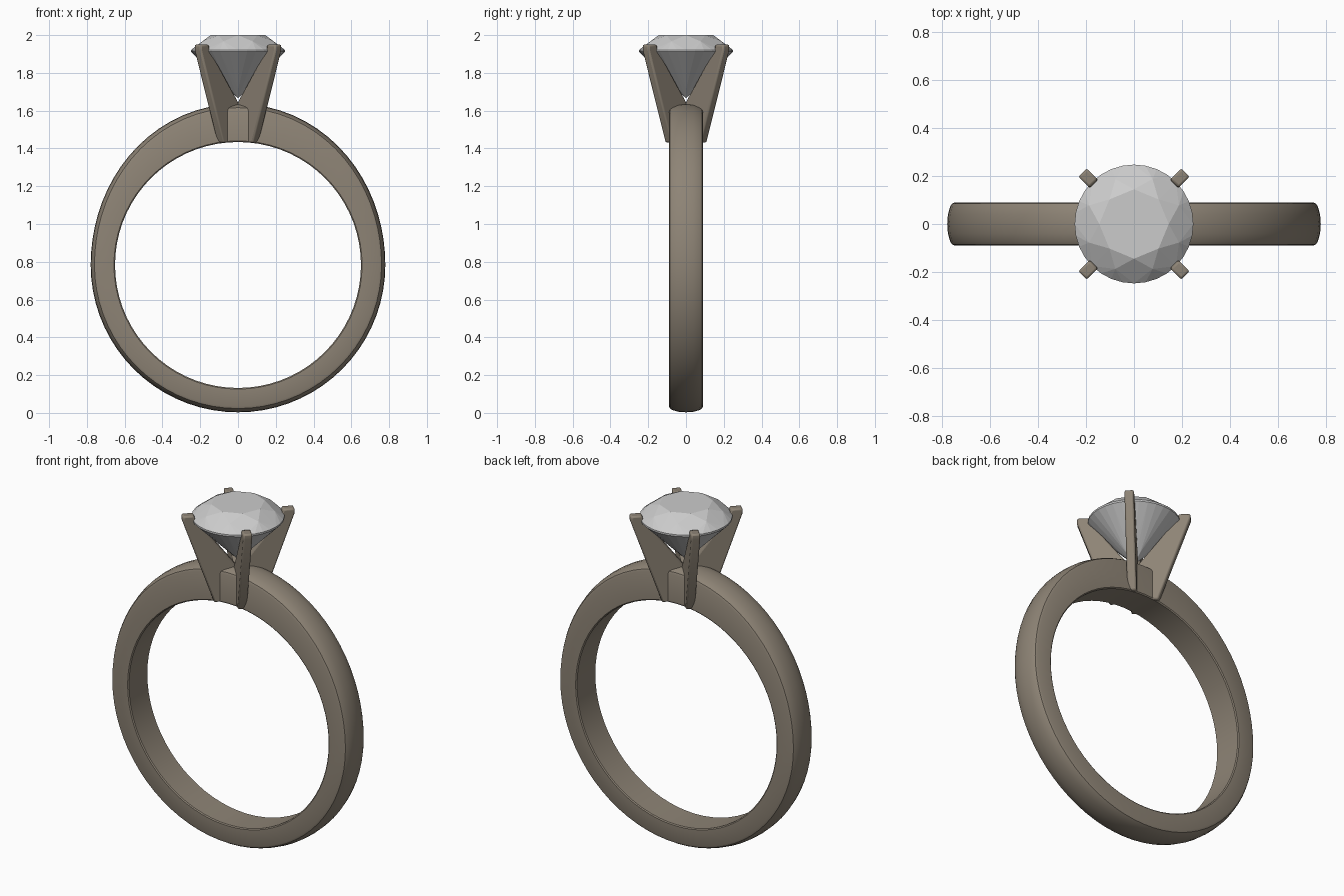
import bpy, bmesh
from math import sin, cos, pi, sqrt

if "Cube" in bpy.data.objects:
    bpy.data.objects.remove(bpy.data.objects["Cube"])

metal = bpy.data.materials.new("metal")
metal.diffuse_color = (0.27, 0.23, 0.18, 1)
metal.use_nodes = True
metal.node_tree.nodes["Principled BSDF"].inputs["Base Color"].default_value = metal.diffuse_color


def finish(name, bm, mat=None, smooth=None):
    bmesh.ops.recalc_face_normals(bm, faces=bm.faces)
    me = bpy.data.meshes.new(name)
    bm.to_mesh(me)
    bm.free()
    ob = bpy.data.objects.new(name, me)
    bpy.context.collection.objects.link(ob)
    if mat:
        me.materials.append(mat)
    if smooth:
        bpy.ops.object.select_all(action='DESELECT')
        ob.select_set(True)
        bpy.context.view_layer.objects.active = ob
        bpy.ops.object.shade_smooth_by_angle(angle=smooth)
    return ob


# Band: crowned section swept around the finger hole, thicker at the top
CZ, R_IN, N = 0.783, 0.651, 72
bm = bmesh.new()
rings = []
for i in range(N):
    a = 2 * pi * i / N
    thick = 0.129 + 0.073 * max(0, cos(a)) ** 2
    r_out = R_IN + thick
    section = [(-0.085, R_IN), (0.085, R_IN), (0.09, R_IN + 0.006),
               (0.09, r_out - 0.032), (0.085, r_out - 0.02), (0.072, r_out - 0.012),
               (0.04, r_out - 0.003), (0, r_out), (-0.04, r_out - 0.003),
               (-0.072, r_out - 0.012), (-0.085, r_out - 0.02),
               (-0.09, r_out - 0.032), (-0.09, R_IN + 0.006)]
    rings.append([bm.verts.new((r * sin(a), y, CZ + r * cos(a))) for y, r in section])
for i in range(N):
    p, q = rings[i], rings[(i + 1) % N]
    for j in range(len(p)):
        k = (j + 1) % len(p)
        bm.faces.new((p[j], p[k], q[k], q[j]))
finish("band", bm, metal, 0.6)

# Prongs: diagonal plates meeting under the stone and flaring outwards
HALF_W = 0.025
profile = [(0, 1.437), (0.132, 1.43), (0.304, 1.92), (0.304, 1.95),
           (0.24, 1.95), (0.236, 1.925), (0, 1.62)]  # radius, height
for n, (sx, sy) in enumerate([(1, 1), (-1, 1), (-1, -1), (1, -1)]):
    ux, uy = sx / sqrt(2), sy / sqrt(2)
    bm = bmesh.new()
    sides = [[bm.verts.new((r * ux - w * uy, r * uy + w * ux, z)) for r, z in profile]
             for w in (-HALF_W, HALF_W)]
    for s in sides:
        bm.faces.new(s)
    for j in range(len(profile)):
        k = (j + 1) % len(profile)
        bm.faces.new((sides[0][j], sides[0][k], sides[1][k], sides[1][j]))
    ob = finish(f"prong_{n + 1}", bm, metal, 0.6)
    bev = ob.modifiers.new("soft_edges", 'BEVEL')
    bev.width = 0.009
    bev.segments = 2

# Stone: brilliant cut from the hull of table, crown, girdle and pavilion points
bm = bmesh.new()
for count, r, z, turn in [(8, 0.145, 2.0, 0), (8, 0.203, 1.967, 0.5),
                          (32, 0.248, 1.922, 0), (32, 0.248, 1.912, 0),
                          (8, 0.052, 1.714, 0)]:
    for i in range(count):
        a = 2 * pi * (i + turn) / count
        bm.verts.new((r * cos(a), r * sin(a), z))
bm.verts.new((0, 0, 1.665))
bmesh.ops.convex_hull(bm, input=bm.verts)
bmesh.ops.dissolve_limit(bm, angle_limit=0.01, verts=bm.verts, edges=bm.edges)
finish("stone", bm)
